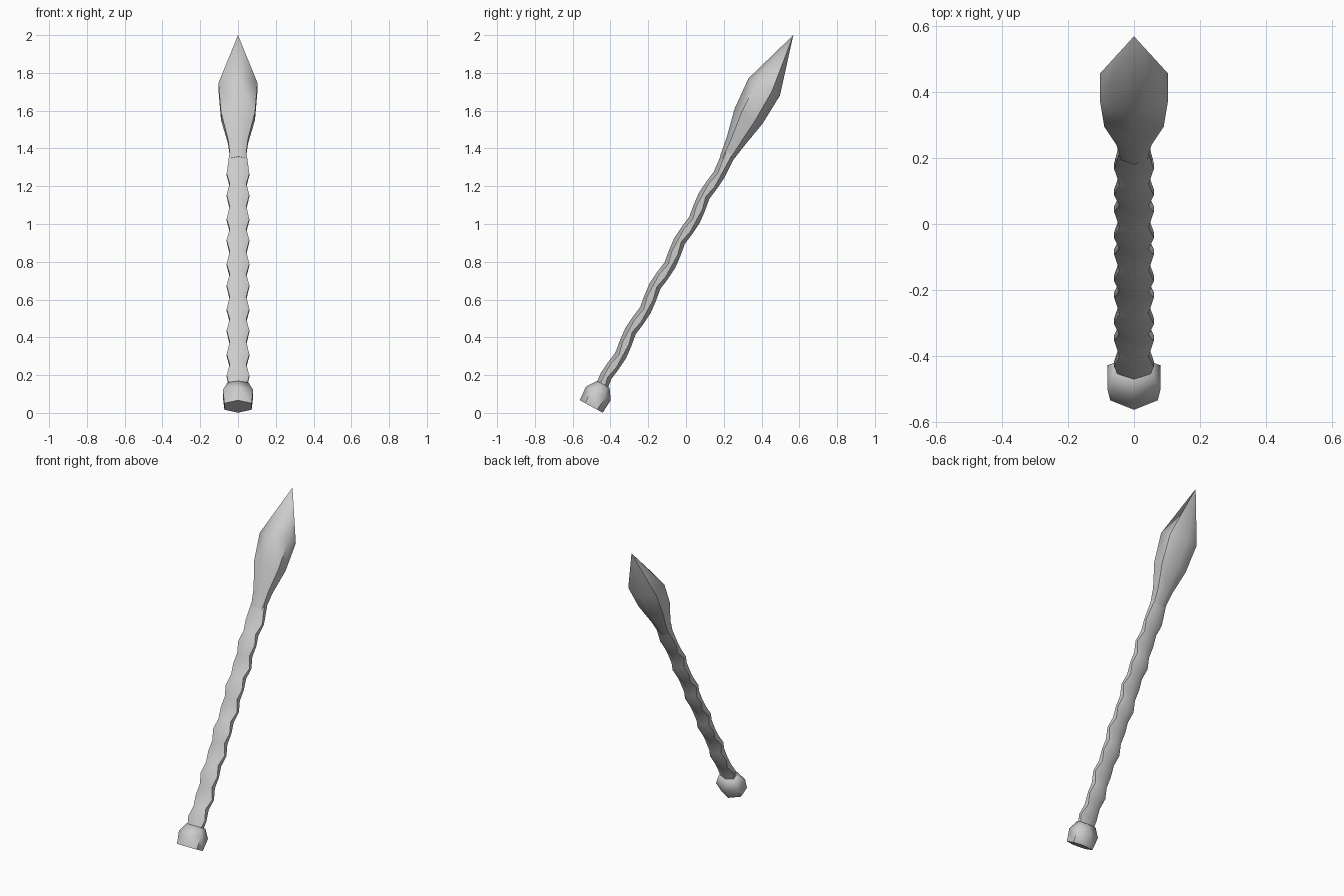
import bpy, bmesh, math
from mathutils import Vector

if "Cube" in bpy.data.objects:
    bpy.data.objects.remove(bpy.data.objects["Cube"])

# Leaning axis: distance t is measured down from the tip
lean = math.radians(28.55)
TIP = Vector((0, 0.568, 2.0))
AXIS = Vector((0, math.sin(lean), math.cos(lean)))
SIDE = Vector((1, 0, 0))
OUT = Vector((0, -math.cos(lean), math.sin(lean)))


def loft(name, rings, tip=None):
    """Six-sided loft; ring = (t, half width, half depth, side-vertex depth, offset)."""
    bm = bmesh.new()
    loops = []
    for t, w, d, s, off in rings:
        section = [(0, d), (w, s), (w, -s), (0, -d), (-w, -s), (-w, s)]
        loops.append([bm.verts.new(TIP - AXIS * t + SIDE * x + OUT * (p + off))
                      for x, p in section])
    for a, b in zip(loops, loops[1:]):
        for i in range(6):
            j = (i + 1) % 6
            bm.faces.new((a[i], a[j], b[j], b[i]))
    if tip is None:
        bm.faces.new(loops[0])
    else:
        v = bm.verts.new(TIP - AXIS * tip)
        for i in range(6):
            bm.faces.new((v, loops[0][(i + 1) % 6], loops[0][i]))
    bm.faces.new(loops[-1])
    bmesh.ops.recalc_face_normals(bm, faces=bm.faces)
    mesh = bpy.data.meshes.new(name)
    bm.to_mesh(mesh)
    bm.free()
    ob = bpy.data.objects.new(name, mesh)
    bpy.context.collection.objects.link(ob)
    bpy.ops.object.select_all(action='DESELECT')
    ob.select_set(True)
    bpy.context.view_layer.objects.active = ob
    bpy.ops.object.shade_smooth_by_angle(angle=math.radians(62))
    return ob


# Pointed bud-shaped head
loft("head", [
    (0.315, 0.103, 0.095, 0.047, 0.004),
    (0.49, 0.090, 0.084, 0.042, 0.003),
    (0.64, 0.053, 0.052, 0.026, 0),
    (0.75, 0.040, 0.034, 0.018, 0),
], tip=0)

# Scalloped shaft: wide rings alternate with narrow ones, zigzagging in depth
shaft = [(0.70, 0.043, 0.036, 0.018, 0)]
for k in range(10):
    t = 0.837 + 0.136 * k
    zig = 0.008 if k % 2 else -0.008
    shaft.append((t, 0.060, 0.032, 0.010, zig))
    shaft.append((t + 0.068, 0.044, 0.034, 0.018, 0))
loft("twisted_shaft", shaft)

# Faceted pommel
loft("pommel", [
    (2.105, 0.055, 0.038, 0.022, 0),
    (2.16, 0.080, 0.075, 0.042, 0),
    (2.238, 0.072, 0.069, 0.036, 0),
])
